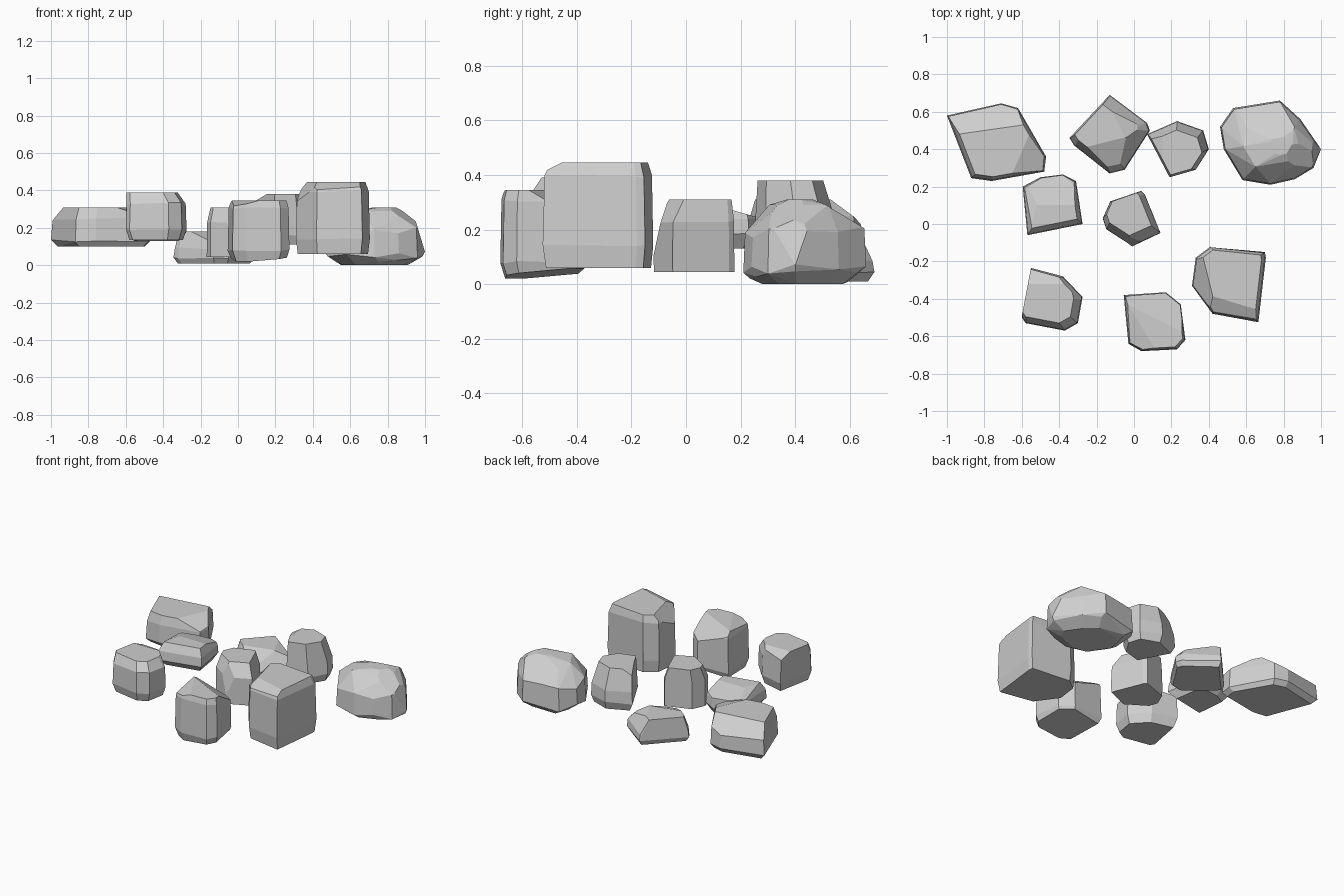
import bpy
import bmesh
import math
import random
from mathutils import Vector

default_cube = bpy.data.objects.get("Cube")
if default_cube:
    bpy.data.objects.remove(default_cube, do_unlink=True)

# One plain stone colour
stone = bpy.data.materials.new("stone grey")
stone.use_nodes = True
stone_colour = (0.62, 0.62, 0.62, 1)
stone.diffuse_color = stone_colour
shader = next(n for n in stone.node_tree.nodes if n.type == "BSDF_PRINCIPLED")
shader.inputs["Base Color"].default_value = stone_colour


def rock(name, outline, bottom, top, foot=0.85, crown=0.75, undercut=0.05,
         shoulder=0.06, lean=(0, 0), rough=0.006, cuts=(), extra_rings=()):
    """Hull a rock from scaled copies of its plan outline, then chip planes off it."""
    random.seed(name)
    centre = sum((Vector(p) for p in outline), Vector((0, 0))) / len(outline)
    rings = [(bottom, foot, (0, 0), 0),
             (bottom + undercut, 1, (0, 0), rough),
             (top - shoulder, 0.97, (0, 0), rough),
             (top, crown, lean, 0)]
    rings += [(z, scale, shift, rough) for z, scale, shift in extra_rings]

    bm = bmesh.new()
    for z, scale, shift, jitter in rings:
        for point in outline:
            xy = centre + (Vector(point) - centre) * scale + Vector(shift)
            wobble = random.uniform(-jitter, jitter)
            bm.verts.new((xy.x, xy.y, z + wobble))
    hull = bmesh.ops.convex_hull(bm, input=bm.verts[:])
    loose = {g for g in hull["geom_interior"] + hull["geom_unused"]
             if isinstance(g, bmesh.types.BMVert)}
    bmesh.ops.delete(bm, geom=list(loose), context="VERTS")

    # Chipped corners, each capped flat
    for point, normal in cuts:
        geometry = bm.verts[:] + bm.edges[:] + bm.faces[:]
        cut = bmesh.ops.bisect_plane(bm, geom=geometry, plane_co=point,
                                     plane_no=normal, clear_outer=True)
        rim = [g for g in cut["geom_cut"] if isinstance(g, bmesh.types.BMEdge)]
        if rim:
            bmesh.ops.contextual_create(bm, geom=rim)

    # Merge nearly level facets into larger planes
    bmesh.ops.dissolve_limit(bm, angle_limit=math.radians(7),
                             verts=bm.verts[:], edges=bm.edges[:])
    bmesh.ops.recalc_face_normals(bm, faces=bm.faces[:])
    mesh = bpy.data.meshes.new(name)
    bm.to_mesh(mesh)
    bm.free()
    mesh.materials.append(stone)
    rock_object = bpy.data.objects.new(name, mesh)
    bpy.context.collection.objects.link(rock_object)


# Back row
rock("long_back_right_rock",
     [(-1, .58), (-.71, .645), (-.62, .62), (-.47, .36),
      (-.48, .28), (-.76, .23), (-.87, .245)],
     bottom=.1, top=.31, foot=.88, crown=.88, undercut=.03,
     cuts=[((-.58, .4, .305), (.35, -.15, 1)), ((-.8, .5, .31), (-.1, .7, 1))])

rock("flat_back_rock",
     [(-.345, .46), (-.13, .69), (.07, .54), (.085, .5),
      (-.05, .29), (-.13, .27), (-.32, .42)],
     bottom=.01, top=.18, foot=.9, crown=.7, undercut=.03, shoulder=.09,
     lean=(-.04, .02),
     cuts=[((-.08, .53, .18), (.4, .2, 1)), ((-.1, .45, .18), (.1, -.4, 1))])

rock("small_back_rock",
     [(.07, .48), (.19, .25), (.33, .29), (.4, .4), (.37, .5), (.23, .55)],
     bottom=.11, top=.38, foot=.86, crown=.8, shoulder=.14, lean=(-.01, -.02),
     cuts=[((.12, .42, .36), (-.6, 0, 1))])

rock("round_back_left_rock",
     [(.46, .52), (.53, .62), (.78, .66), (.89, .56), (1, .4),
      (.96, .3), (.86, .24), (.73, .21), (.58, .235), (.48, .4)],
     bottom=0, top=.31, foot=.65, crown=.22, undercut=.06, shoulder=.12,
     lean=(.06, 0), rough=.022,
     extra_rings=[(.03, .88, (.02, 0)), (.27, .66, (.02, .01))],
     cuts=[((.62, .38, .3), (-.4, -.2, 1)), ((.85, .35, .28), (.6, -.35, 1)),
           ((.97, .35, .17), (1, 0, .3)), ((.7, .52, .27), (-.1, .55, 1))])

# Middle row
rock("flat_middle_rock",
     [(-.595, .2), (-.5, .25), (-.38, .265), (-.31, .23),
      (-.275, 0), (-.57, -.06)],
     bottom=.13, top=.29, foot=.75, crown=.82, shoulder=.05,
     cuts=[((-.52, .1, .29), (-.4, .1, 1)), ((-.45, .12, .285), (0, .28, 1))])

rock("small_centre_rock",
     [(-.17, .03), (-.13, .12), (.04, .18), (.06, .16),
      (.145, -.05), (-.01, -.12), (-.15, -.03)],
     bottom=.045, top=.31, foot=.98, crown=.76, shoulder=.08, lean=(-.01, .02),
     cuts=[((-.01, -.075, .28), (-.1, -1, .25))])

# Front row
rock("front_right_rock",
     [(-.6, -.5), (-.55, -.235), (-.38, -.28), (-.275, -.39),
      (-.3, -.53), (-.37, -.57), (-.58, -.53)],
     bottom=.135, top=.39, foot=.88, crown=.85, undercut=.06, lean=(-.02, .02),
     cuts=[((-.32, -.4, .385), (1, .2, .7)), ((-.5, -.32, .39), (0, .45, 1))])

rock("front_middle_rock",
     [(-.055, -.38), (.17, -.365), (.25, -.43), (.275, -.62),
      (.23, -.67), (.04, -.68), (-.03, -.64)],
     bottom=.02, top=.345, foot=.87, crown=.9, undercut=.06, shoulder=.04,
     cuts=[((.12, -.5, .34), (.3, .6, 1)), ((.02, -.55, .34), (-.25, -.15, 1)),
           ((.05, -.6, .025), (.08, .1, -1))])

rock("tall_front_left_rock",
     [(.31, -.33), (.33, -.18), (.41, -.12), (.7, -.15),
      (.705, -.18), (.665, -.525), (.42, -.48)],
     bottom=.06, top=.445, foot=.95, crown=.88, undercut=.08, shoulder=.05,
     cuts=[((.5, -.41, .445), (-.15, -.5, 1)), ((.4, -.3, .445), (-1, -.25, .9))])
